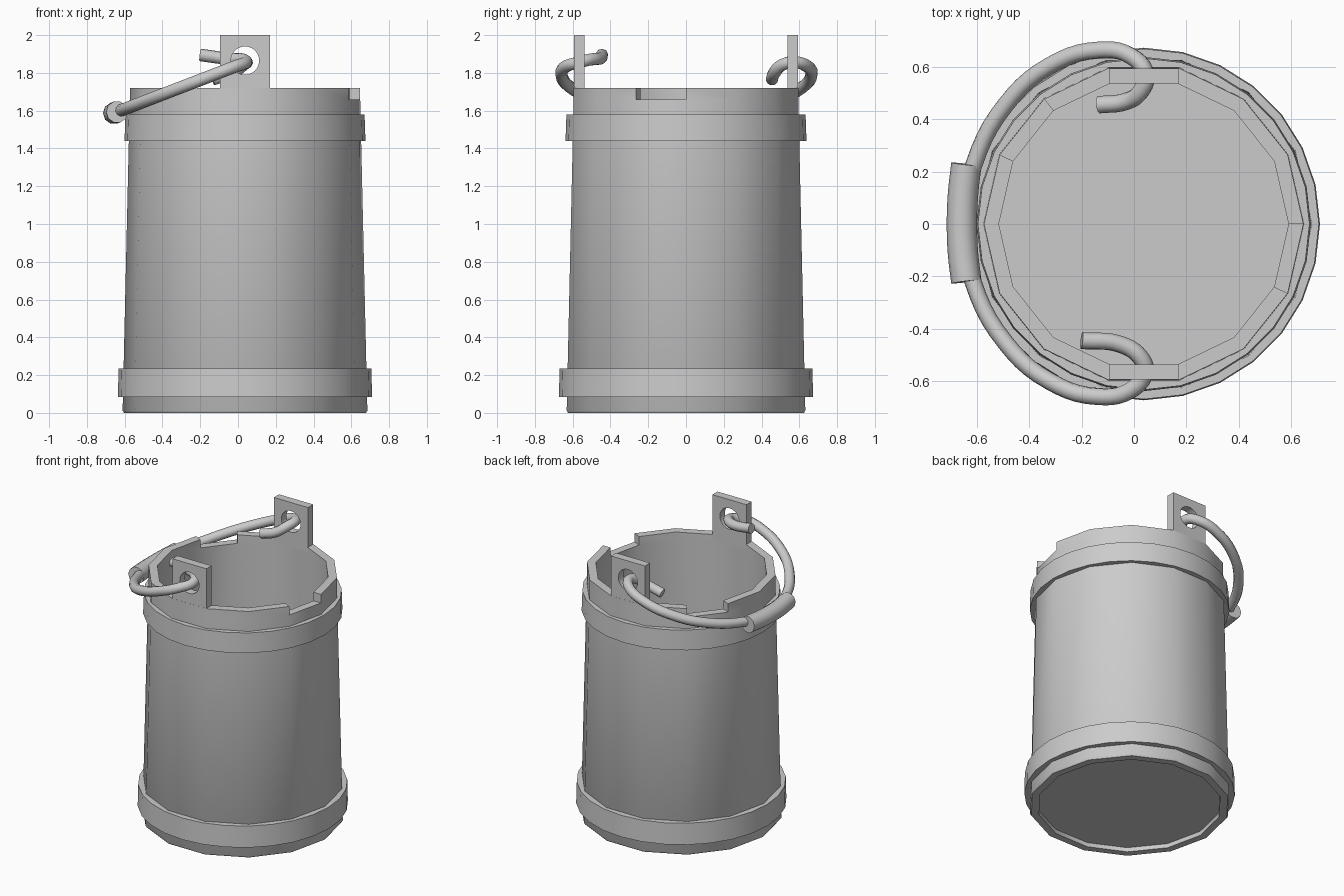
import bpy, bmesh
from math import cos, sin, pi

if "Cube" in bpy.data.objects:
    bpy.data.objects.remove(bpy.data.objects["Cube"])

CX = 0.037          # bucket axis; the handle hangs to the -x side
N = 14              # staves


def finish(name, bm, angle=0.6):
    bmesh.ops.recalc_face_normals(bm, faces=bm.faces)
    me = bpy.data.meshes.new(name)
    bm.to_mesh(me)
    bm.free()
    ob = bpy.data.objects.new(name, me)
    bpy.context.collection.objects.link(ob)
    smooth(ob, angle)
    return ob


def smooth(ob, angle=0.6):
    bpy.ops.object.select_all(action='DESELECT')
    bpy.context.view_layer.objects.active = ob
    ob.select_set(True)
    bpy.ops.object.shade_smooth_by_angle(angle=angle)


def lathe(bm, profile, n):
    """Closed (r, z) profile swept round the bucket axis; returns faces by stave."""
    rings = [[bm.verts.new((CX + r * cos(2 * pi * k / n), r * sin(2 * pi * k / n), z))
              for r, z in profile] for k in range(n)]
    m = len(profile)
    return [[bm.faces.new((rings[k][j], rings[k][(j + 1) % m],
                           rings[(k + 1) % n][(j + 1) % m], rings[(k + 1) % n][j]))
             for j in range(m)] for k in range(n)]


# Tapered stave wall, with two short staves left low in the rim
bm = bmesh.new()
faces = lathe(bm, [(0.64, 0.0), (0.648, 0.012), (0.61, 1.66), (0.553, 1.66), (0.59, 0.0)], N)
tops = [faces[k][2] for k in range(N) if k not in (5, 13)]
ext = bmesh.ops.extrude_face_region(bm, geom=tops)
bmesh.ops.delete(bm, geom=tops, context='FACES_ONLY')
for v in ext['geom']:
    if isinstance(v, bmesh.types.BMVert):
        v.co.z = 1.72
finish('bucket_wall', bm)

# Floor, slightly recessed from the bottom edge
bm = bmesh.new()
low, high = [[bm.verts.new((CX + 0.6 * cos(2 * pi * k / N), 0.6 * sin(2 * pi * k / N), z))
              for k in range(N)] for z in (0.03, 0.09)]
bm.faces.new(low)
bm.faces.new(high)
for k in range(N):
    j = (k + 1) % N
    bm.faces.new((low[k], low[j], high[j], high[k]))
finish('bucket_floor', bm)

# Hoops
for name, r0, r1, z0, z1 in (('lower_hoop', 0.673, 0.669, 0.085, 0.235),
                             ('upper_hoop', 0.638, 0.633, 1.44, 1.58)):
    bm = bmesh.new()
    lathe(bm, [(r0, z0), (r1, z1), (r1 - 0.045, z1), (r0 - 0.045, z0)], 2 * N)
    finish(name, bm)

# Pierced lugs rising from the front and back staves
for name, y0, y1 in (('back_lug', 0.537, 0.594), ('front_lug', -0.594, -0.537)):
    bm = bmesh.new()
    rings, S = [], 24
    for k in range(S):
        a = 2 * pi * k / S
        c, s = cos(a), sin(a)
        q = max(abs(c), abs(s))
        ox, oz = CX + 0.133 * c / q, 1.865 + (0.135 if s > 0 else 0.18) * s / q
        hx, hz = CX + 0.075 * c, 1.865 + 0.075 * s
        rings.append([bm.verts.new(p) for p in
                      ((ox, y0, oz), (ox, y1, oz), (hx, y1, hz), (hx, y0, hz))])
    for k in range(S):
        a, b = rings[k], rings[(k + 1) % S]
        for j in range(4):
            bm.faces.new((a[j], a[(j + 1) % 4], b[(j + 1) % 4], b[j]))
    finish(name, bm)


def tube(name, pts, radius):
    cu = bpy.data.curves.new(name, 'CURVE')
    cu.dimensions = '3D'
    cu.bevel_depth = radius
    cu.bevel_resolution = 3
    cu.resolution_u = 5
    cu.use_fill_caps = True
    sp = cu.splines.new('BEZIER')
    sp.bezier_points.add(len(pts) - 1)
    for bp, p in zip(sp.bezier_points, pts):
        bp.co = p
        bp.handle_left_type = bp.handle_right_type = 'AUTO'
    ob = bpy.data.objects.new(name, cu)
    bpy.context.collection.objects.link(ob)
    bpy.ops.object.select_all(action='DESELECT')
    bpy.context.view_layer.objects.active = ob
    ob.select_set(True)
    bpy.ops.object.convert(target='MESH')
    smooth(bpy.context.view_layer.objects.active, 0.8)


def tilt(x, y):
    return (x, y, 1.855 + 0.385 * (x - 0.04))


# Wire bail: hooked through both lugs and dropped towards -x
back = [(0.045, 0.57), (-0.01, 0.64), (-0.13, 0.664), (-0.32, 0.605), (-0.49, 0.455), (-0.61, 0.23)]
front = [(x - 0.003, 0.005 - y) for x, y in reversed(back)]
wire = ([(-0.135, 0.455, 1.765), (-0.03, 0.468, 1.80), (0.025, 0.505, 1.84)]
        + [tilt(*p) for p in back + [(-0.65, 0.0)] + front]
        + [(0.025, -0.51, 1.87), (-0.05, -0.46, 1.875), (-0.2, -0.445, 1.895)])
tube('bail_handle', wire, 0.033)

# Grip sleeve
tube('grip', [tilt(-0.64, 0.228), tilt(-0.653, 0.11), tilt(-0.657, 0.0),
              tilt(-0.653, -0.11), tilt(-0.64, -0.22)], 0.058)
